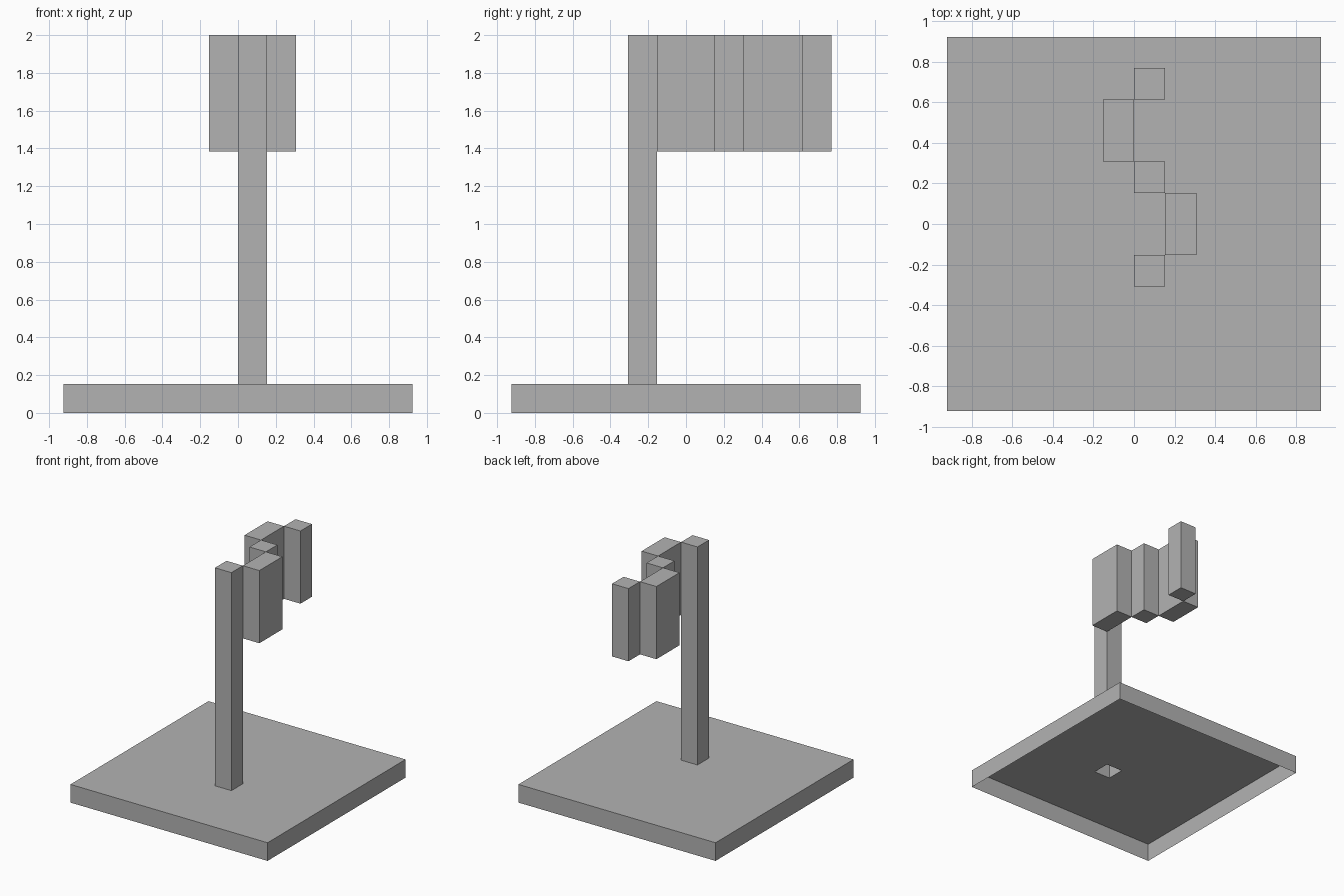
import bpy
import bmesh
from mathutils import Matrix, Vector

cube = bpy.data.objects.get("Cube")
if cube:
    bpy.data.objects.remove(cube, do_unlink=True)

U = 2 / 13  # one block of the model's grid

grey = bpy.data.materials.new("plain grey")
grey.use_nodes = True
colour = (0.45, 0.45, 0.45, 1)
grey.diffuse_color = colour
grey.node_tree.nodes["Principled BSDF"].inputs["Base Color"].default_value = colour


def block(low, high):
    """Box mesh between two grid corners."""
    low, high = Vector(low) * U, Vector(high) * U
    bm = bmesh.new()
    place = Matrix.Translation((low + high) / 2) @ Matrix.Diagonal((*(high - low), 1))
    bmesh.ops.create_cube(bm, size=1, matrix=place)
    return bm


def remove_faces(bm, rule):
    bm.normal_update()
    faces = [f for f in bm.faces if rule(f)]
    bmesh.ops.delete(bm, geom=faces, context="FACES")


def finish(name, bm):
    mesh = bpy.data.meshes.new(name)
    bm.to_mesh(mesh)
    bm.free()
    mesh.materials.append(grey)
    bpy.context.collection.objects.link(bpy.data.objects.new(name, mesh))


# Base: open underneath, with a square hole below the hollow pole
base = block((-6, -6, 0), (6, 6, 1))
remove_faces(base, lambda f: f.normal.z < -0.5)
for axis, cuts in (("X", (0, 1)), ("Y", (-2, -1))):
    normal = Vector((axis == "X", axis == "Y", 0))
    for cut in cuts:
        top = [f for f in base.faces if f.normal.z > 0.5]
        geom = top + list({e for f in top for e in f.edges})
        geom += list({v for f in top for v in f.verts})
        bmesh.ops.bisect_plane(base, geom=geom, plane_co=normal * cut * U, plane_no=normal)
        base.normal_update()
hole = Vector((0.5, -1.5, 1)) * U
remove_faces(base, lambda f: (f.calc_center_median() - hole).length < U / 4)
finish("base", base)

# Pole: hollow, closed at the top
pole = block((0, -2, 1), (1, -1, 13))
remove_faces(pole, lambda f: f.normal.z < -0.5)
finish("pole", pole)

# Flag: blocks zigzagging back from the pole, as (left edge, front, back)
folds = [(1, -1, 1), (0, 1, 2), (-1, 2, 4), (0, 4, 5)]
for i, (x, front, back) in enumerate(folds, 1):
    finish(f"flag_fold_{i}", block((x, front, 9), (x + 1, back, 13)))
